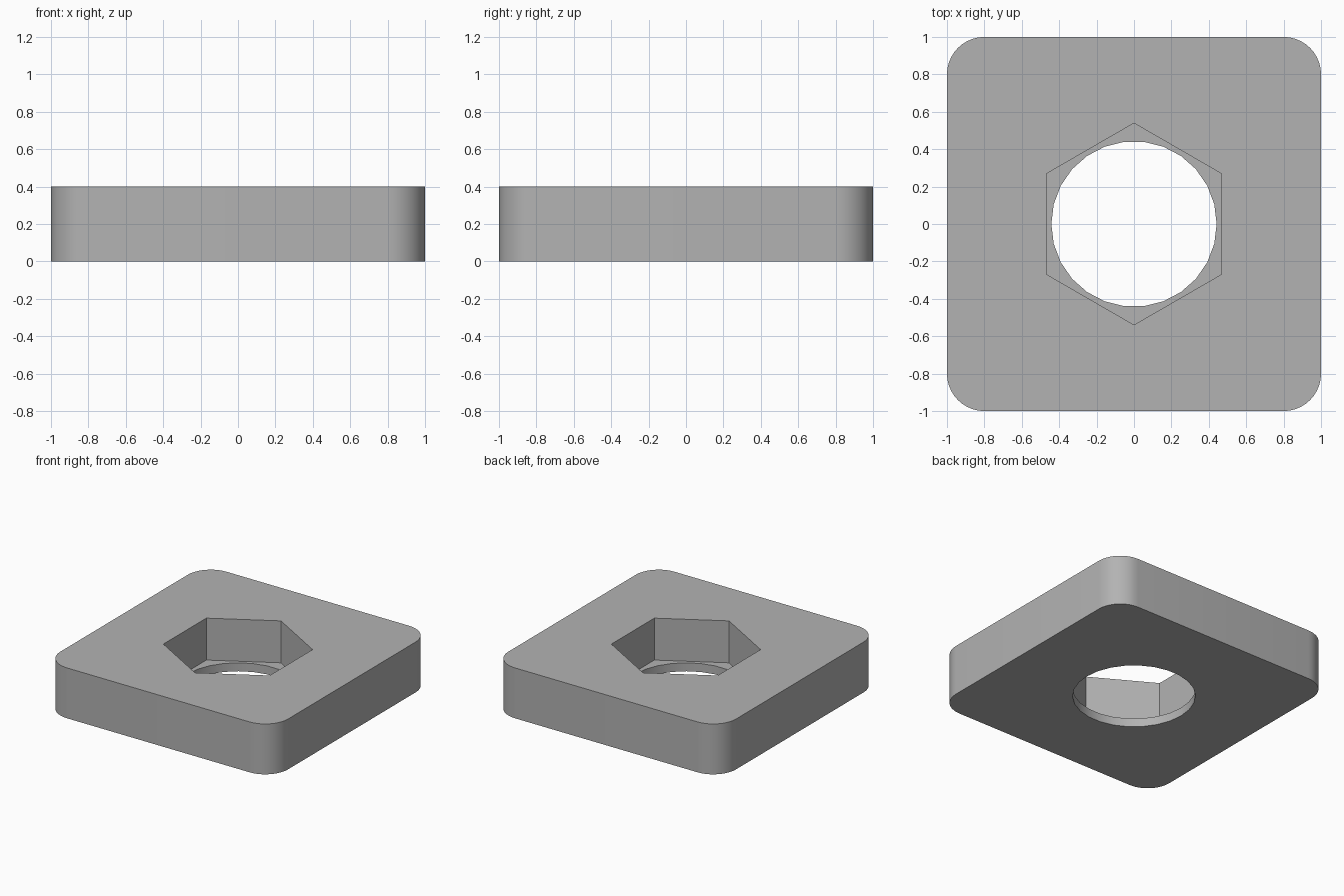
import bpy
import math

if "Cube" in bpy.data.objects:
    bpy.data.objects.remove(bpy.data.objects["Cube"])

HEIGHT = 0.4        # plate thickness
FLOOR = 0.067       # thickness left under the hexagonal pocket

grey = bpy.data.materials.new("plain grey")
grey.diffuse_color = (0.45, 0.45, 0.45, 1)
grey.use_nodes = True
grey.node_tree.nodes["Principled BSDF"].inputs["Base Color"].default_value = grey.diffuse_color


def prism(name, sides, radius, bottom, top, turn=0.0):
    """Upright prism with a corner at the given angle."""
    bpy.ops.mesh.primitive_cylinder_add(
        vertices=sides, radius=radius, depth=top - bottom,
        location=(0, 0, (bottom + top) / 2), rotation=(0, 0, turn))
    obj = bpy.context.object
    obj.name = name
    return obj


# Square plate with rounded vertical corners
bpy.ops.mesh.primitive_cube_add(size=2, location=(0, 0, HEIGHT / 2))
plate = bpy.context.object
plate.name = "plate"
plate.scale.z = HEIGHT / 2
bpy.ops.object.transform_apply(location=True, rotation=False, scale=True)
plate.data.materials.append(grey)

weights = plate.data.attributes.new("bevel_weight_edge", 'FLOAT', 'EDGE')
for edge in plate.data.edges:
    a, b = (plate.data.vertices[i].co for i in edge.vertices)
    weights.data[edge.index].value = 1.0 if abs(a.z - b.z) > 0.1 else 0.0
bevel = plate.modifiers.new("rounded corners", 'BEVEL')
bevel.limit_method = 'WEIGHT'
bevel.width = 0.2
bevel.segments = 10

# Hexagonal nut pocket from above, round bolt hole right through
# (primitive corners start on the +y axis)
cutters = [
    prism("nut_pocket_cutter", 6, 0.539, FLOOR, HEIGHT + 0.2),
    prism("bolt_hole_cutter", 26, 0.442, -0.2, FLOOR + 0.1, math.pi / 2),
]
for cutter in cutters:
    cut = plate.modifiers.new(cutter.name, 'BOOLEAN')
    cut.operation = 'DIFFERENCE'
    cut.solver = 'EXACT'
    cut.object = cutter

# Bake the modifiers, then drop the cutters
bpy.ops.object.select_all(action='DESELECT')
plate.select_set(True)
bpy.context.view_layer.objects.active = plate
for mod in list(plate.modifiers):
    bpy.ops.object.modifier_apply(modifier=mod.name)
for cutter in cutters:
    bpy.data.objects.remove(cutter)

# Smooth corners and hole wall, sharp everywhere else
bpy.ops.object.shade_smooth_by_angle(angle=math.radians(30))
